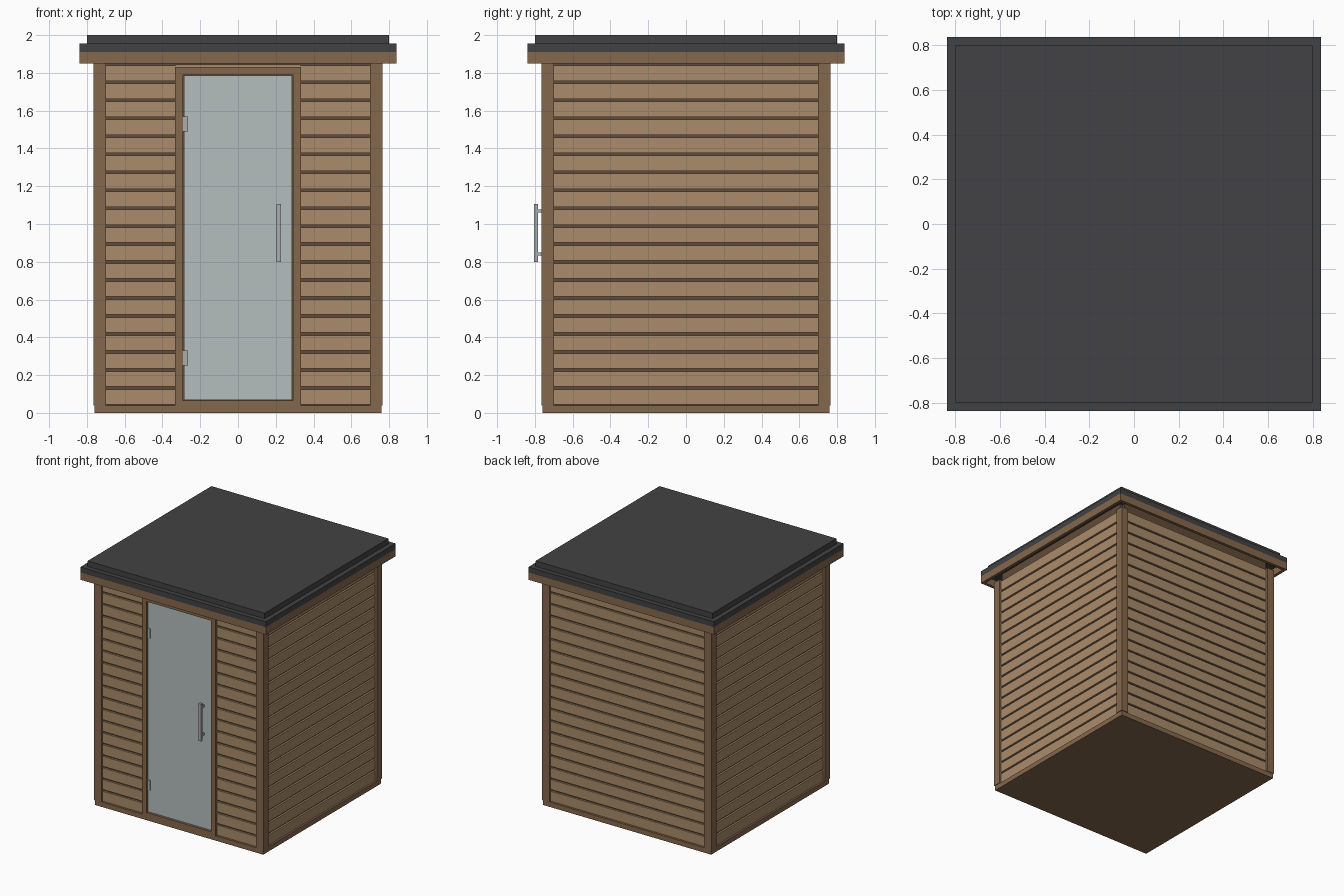
import bpy, bmesh
from mathutils import Matrix, Vector

if "Cube" in bpy.data.objects:
    bpy.data.objects.remove(bpy.data.objects["Cube"])


def mat(name, rgb):
    m = bpy.data.materials.new(name)
    m.diffuse_color = (*rgb, 1)
    m.use_nodes = True
    m.node_tree.nodes["Principled BSDF"].inputs["Base Color"].default_value = m.diffuse_color
    return m


PLANK = mat("plank_wood", (0.40, 0.26, 0.145))
TRIM = mat("trim_wood", (0.235, 0.138, 0.074))
BACKING = mat("groove_wood", (0.12, 0.07, 0.038))
ROOF = mat("roof_felt", (0.055, 0.055, 0.058))
GLASS = mat("door_glass", (0.46, 0.52, 0.51))
STEEL = mat("steel", (0.40, 0.42, 0.43))


def boxes(name, spans, material, turns=(0,)):
    """One object from boxes (x0, x1, y0, y1, z0, z1), repeated at quarter turns."""
    bm = bmesh.new()
    for t in turns:
        rot = Matrix.Rotation(t * 1.5707963267949, 4, 'Z')
        for x0, x1, y0, y1, z0, z1 in spans:
            size = Matrix.Diagonal((x1 - x0, y1 - y0, z1 - z0, 1))
            mid = Matrix.Translation(Vector((x0 + x1, y0 + y1, z0 + z1)) / 2)
            bmesh.ops.create_cube(bm, size=1, matrix=rot @ mid @ size)
    me = bpy.data.meshes.new(name)
    bm.to_mesh(me)
    bm.free()
    me.materials.append(material)
    ob = bpy.data.objects.new(name, me)
    bpy.context.collection.objects.link(ob)
    return ob


ALL = (0, 1, 2, 3)
SIDES = (1, 2, 3)

# Floor base and corner posts
boxes("floor_base", [(-.76, .76, -.76, .76, 0, .04)], TRIM)
boxes("corner_posts", [(.70, .765, -.765, -.70, .04, 1.85)], TRIM, ALL)

# Backing walls, seen as the dark grooves between planks
boxes("wall_backing", [(-.71, .71, -.735, -.71, .04, 1.91)], BACKING, SIDES)
boxes("front_backing", [(-.71, -.31, -.735, -.71, .04, 1.91),
                        (.31, .71, -.735, -.71, .04, 1.91),
                        (-.31, .31, -.735, -.71, 1.80, 1.91)], BACKING)

# Horizontal plank cladding
PITCH = 0.0952
rows = [(.044 + i * PITCH, .125 + i * PITCH) for i in range(19)]
boxes("wall_planks", [(-.705, .705, -.75, -.73, a, b) for a, b in rows], PLANK, SIDES)
boxes("front_planks", [(x0, x1, -.75, -.73, a, b) for a, b in rows
                       for x0, x1 in ((-.705, -.325), (.325, .705))], PLANK)
boxes("lintel_plank", [(-.33, .33, -.75, -.73, 1.80, 1.845)], PLANK)

# Door frame, glass and fittings
boxes("door_frame", [(-.333, -.29, -.765, -.71, .04, 1.83),
                     (.29, .333, -.765, -.71, .04, 1.83),
                     (-.29, .29, -.765, -.71, 1.79, 1.83),
                     (-.29, .29, -.765, -.71, .04, .065)], TRIM)
boxes("glass_door", [(-.287, .287, -.75, -.738, .068, 1.787)], GLASS)
boxes("door_hinges", [(-.29, -.265, -.758, -.735, z, z + .08) for z in (.25, 1.49)], STEEL)
boxes("door_handle", [(.205, .228, -.805, -.783, .80, 1.105)] +
      [(.21, .223, -.785, -.748, z - .008, z + .008) for z in (.84, 1.07)], STEEL)

# Roof: fascia ring, slab and raised top
boxes("roof_fascia", [(-.838, .813, -.838, -.813, 1.85, 1.91)], TRIM, ALL)
boxes("roof_slab", [(-.838, .838, -.838, .838, 1.91, 1.955)], ROOF)
boxes("roof_top", [(-.80, .80, -.80, .80, 1.955, 2.0)], ROOF)
